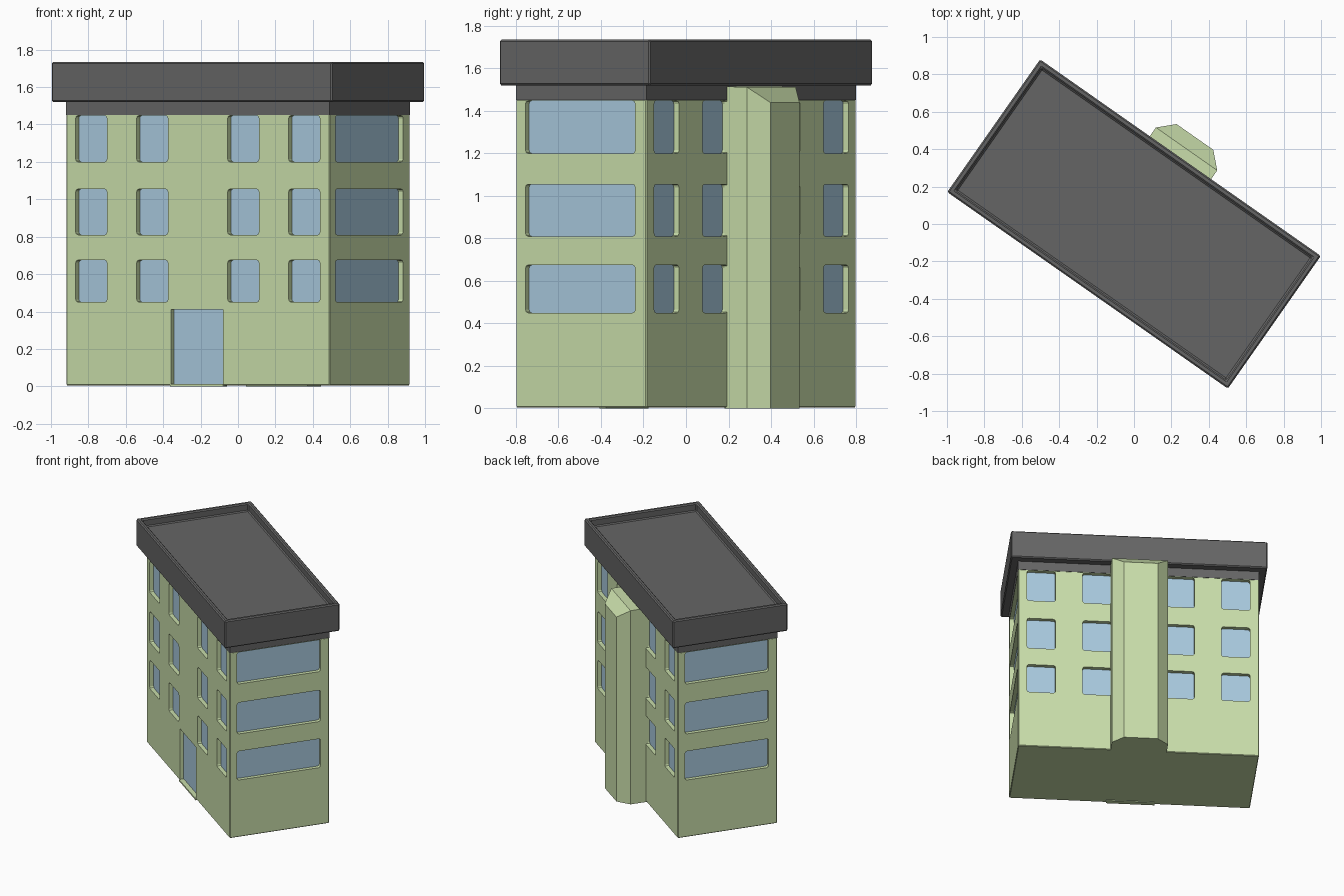
import bpy, bmesh, math
from mathutils import Matrix, Vector

if "Cube" in bpy.data.objects:
    bpy.data.objects.remove(bpy.data.objects["Cube"])

TURN = Matrix.Rotation(math.radians(-35), 4, 'Z')   # whole building is turned
HL, HW = 0.86, 0.375                                # half length / width of walls


def material(name, rgb):
    m = bpy.data.materials.new(name)
    m.diffuse_color = (*rgb, 1)
    m.use_nodes = True
    m.node_tree.nodes["Principled BSDF"].inputs["Base Color"].default_value = m.diffuse_color
    return m


GREEN = material("wall_green", (0.58, 0.72, 0.40))
GLASS = material("glass_blue", (0.39, 0.58, 0.72))
DARK = material("roof_grey", (0.13, 0.13, 0.13))


def finish(name, bm, mat):
    bmesh.ops.recalc_face_normals(bm, faces=bm.faces)
    me = bpy.data.meshes.new(name)
    bm.to_mesh(me)
    bm.free()
    if mat:
        me.materials.append(mat)
    ob = bpy.data.objects.new(name, me)
    ob.matrix_world = TURN
    bpy.context.collection.objects.link(ob)
    return ob


def box(bm, x0, x1, y0, y1, z0, z1, frame=Matrix(), round_y=0.0):
    """Box in a frame; round_y rounds the four edges running along y."""
    tmp = bmesh.new()
    bmesh.ops.create_cube(tmp, size=1)
    for v in tmp.verts:
        v.co = Vector(((x0, x1)[v.co.x > 0], (y0, y1)[v.co.y > 0], (z0, z1)[v.co.z > 0]))
    if round_y:
        es = [e for e in tmp.edges
              if abs(e.verts[0].co.y - e.verts[1].co.y) > 1e-6]
        bmesh.ops.bevel(tmp, geom=es, offset=round_y, segments=2, profile=0.5,
                        affect='EDGES')
    tmp.transform(frame)
    me = bpy.data.meshes.new("tmp")
    tmp.to_mesh(me)
    tmp.free()
    bm.from_mesh(me)
    bpy.data.meshes.remove(me)


def bevel_all(bm, w):
    bmesh.ops.bevel(bm, geom=bm.edges[:], offset=w, segments=1, affect='EDGES')


# window list: (wall quarter-turn, centre, half width, z0, z1, corner radius)
FLOORS = [(0.45, 0.675), (0.81, 1.055), (1.20, 1.448)]
openings = []
for z0, z1 in FLOORS:
    for k in (0, 2):                                # long walls
        for c in (-0.695, -0.297, 0.297, 0.695):
            openings.append((k, c, 0.102, z0, z1, 0.015))
    for k in (1, 3):                                # end walls
        openings.append((k, -0.005, 0.315, z0, z1, 0.015))
openings.append((0, -0.005, 0.17, -0.02, 0.41, 0.0))     # door

cut, glass, door = bmesh.new(), bmesh.new(), bmesh.new()
for k, c, h, z0, z1, r in openings:
    F = Matrix.Rotation(k * math.pi / 2, 4, 'Z')
    d = HL if k % 2 else HW
    box(cut, c - h, c + h, -d - 0.05, -d + 0.034, z0, z1, F, r)
    box(glass if r else door, c - h, c + h, -d + 0.03, -d + 0.036, max(z0, 0.005), z1, F, r)

# walls with recessed openings
bm = bmesh.new()
box(bm, -HL, HL, -HW, HW, 0.005, 1.455)
bevel_all(bm, 0.005)
walls = finish("walls", bm, GREEN)
cutter = finish("opening_cutter", cut, None)
cutter.hide_render = True
mod = walls.modifiers.new("openings", 'BOOLEAN')
mod.operation, mod.solver, mod.object = 'DIFFERENCE', 'EXACT', cutter
bpy.context.view_layer.update()
dg = bpy.context.evaluated_depsgraph_get()
done = bpy.data.meshes.new_from_object(walls.evaluated_get(dg))
walls.modifiers.clear()
walls.data = done
bpy.data.objects.remove(cutter)

finish("window_panes", glass, GLASS)
finish("door_pane", door, GLASS)

# door threshold
bm = bmesh.new()
box(bm, -0.178, 0.168, -HW - 0.005, -HW + 0.034, 0, 0.012)
finish("door_threshold", bm, GREEN)

# dark band under the roof
bm = bmesh.new()
box(bm, -HL, HL, -HW, HW, 1.452, 1.53)
finish("eaves_band", bm, DARK)

# roof slab with sunken top leaving a parapet
bm = bmesh.new()
box(bm, -0.916, 0.916, -0.433, 0.433, 1.52, 1.735)
bm.normal_update()
top = max(bm.faces, key=lambda f: f.calc_center_median().z)
bmesh.ops.inset_region(bm, faces=[top], thickness=0.047)
new = bmesh.ops.extrude_discrete_faces(bm, faces=[top])["faces"][0]
bmesh.ops.translate(bm, verts=new.verts[:], vec=(0, 0, -0.06))
bmesh.ops.recalc_face_normals(bm, faces=bm.faces)
es = [e for e in bm.edges if len(e.link_faces) == 2 and e.calc_face_angle(0) > 0.5]
bmesh.ops.bevel(bm, geom=es, offset=0.008, segments=1, affect='EDGES')
finish("roof", bm, DARK)

# stair tower on the back: faceted prism with a sloped front of the top
bm = bmesh.new()
plan = [(0.2, 0.36, 1.515), (0.2, 0.49, 1.512), (0.12, 0.568, 1.44),
        (-0.12, 0.568, 1.44), (-0.2, 0.49, 1.512), (-0.2, 0.36, 1.515)]
lo = [bm.verts.new((x, y, 0)) for x, y, z in plan]
hi = [bm.verts.new(p) for p in plan]
for i in range(6):
    j = (i + 1) % 6
    bm.faces.new((lo[i], lo[j], hi[j], hi[i]))
bm.faces.new(lo)
bm.faces.new((hi[0], hi[1], hi[4], hi[5]))
bm.faces.new(hi[1:5])
finish("stair_tower", bm, GREEN)
